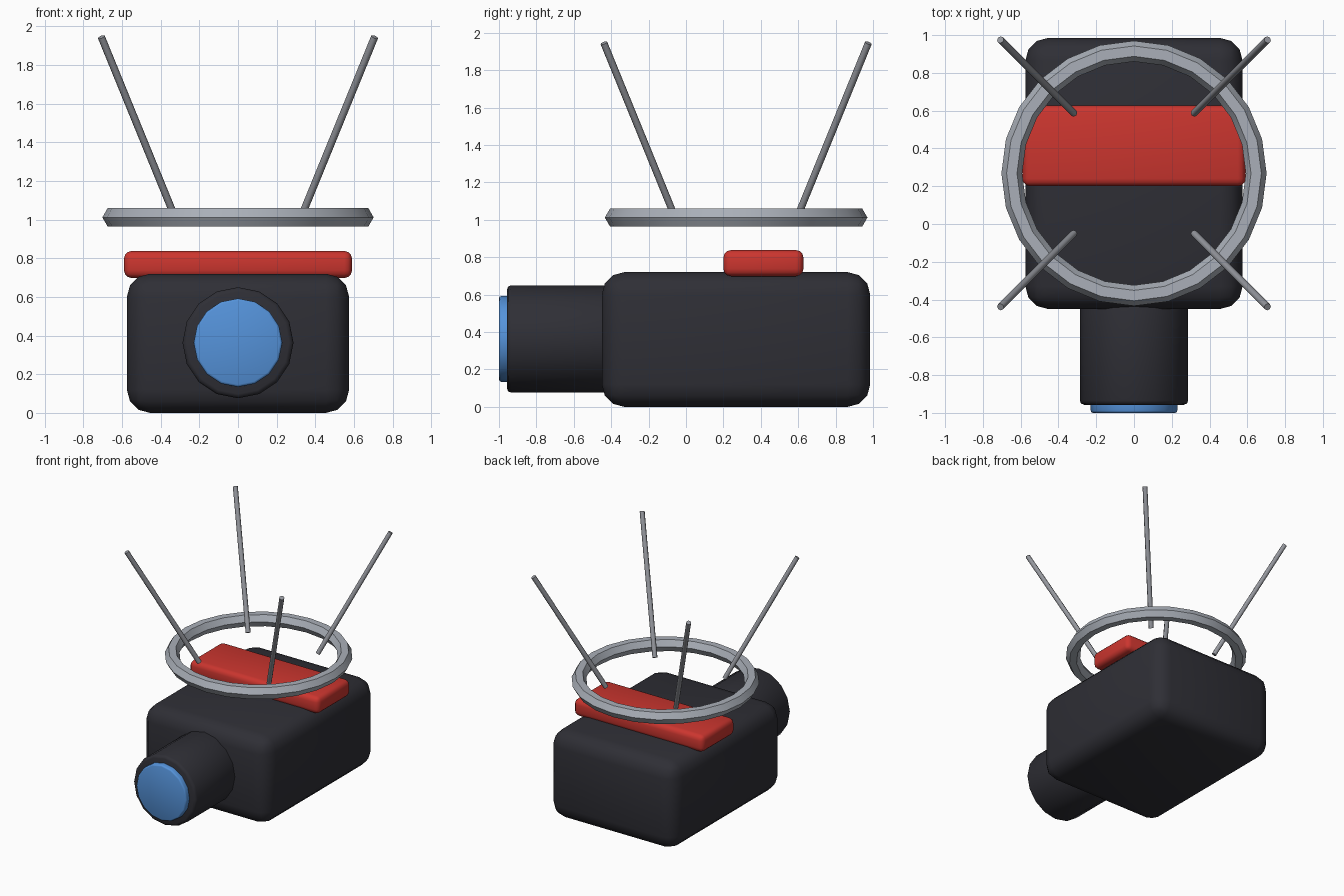
import bpy, bmesh, math
from mathutils import Vector

if "Cube" in bpy.data.objects:
    bpy.data.objects.remove(bpy.data.objects["Cube"])


def material(name, rgb):
    m = bpy.data.materials.new(name)
    m.diffuse_color = (*rgb, 1)
    m.use_nodes = True
    m.node_tree.nodes["Principled BSDF"].inputs["Base Color"].default_value = m.diffuse_color
    return m


BLACK = material("charcoal", (0.028, 0.028, 0.036))
RED = material("red", (0.60, 0.036, 0.028))
BLUE = material("lens blue", (0.09, 0.29, 0.70))
SILVER = material("silver", (0.40, 0.43, 0.48))
STEEL = material("steel", (0.30, 0.31, 0.34))


def finish(name, mat, angle=40):
    ob = bpy.context.object
    ob.name = name
    ob.data.materials.append(mat)
    bpy.ops.object.transform_apply(location=False, rotation=True, scale=True)
    bpy.ops.object.shade_smooth_by_angle(angle=math.radians(angle))
    return ob


def bevel(width, segments, min_angle=60):
    me = bpy.context.object.data
    bm = bmesh.new()
    bm.from_mesh(me)
    edges = [e for e in bm.edges if e.calc_face_angle(0) > math.radians(min_angle)]
    bmesh.ops.bevel(bm, geom=edges, offset=width, segments=segments,
                    profile=0.5, affect='EDGES', clamp_overlap=True)
    bm.to_mesh(me)
    bm.free()


def box(name, lo, hi, width, segments, mat):
    lo, hi = Vector(lo), Vector(hi)
    bpy.ops.mesh.primitive_cube_add(size=1, location=(lo + hi) / 2)
    bpy.context.object.scale = hi - lo
    bpy.ops.object.transform_apply(location=False, rotation=False, scale=True)
    bevel(width, segments)
    return finish(name, mat)


def rod(name, a, b, radius, sides, mat, width=0):
    a, b = Vector(a), Vector(b)
    bpy.ops.mesh.primitive_cylinder_add(vertices=sides, radius=radius,
                                        depth=(b - a).length, location=(a + b) / 2)
    if width:
        bevel(width, 2)
    bpy.context.object.rotation_euler = (b - a).to_track_quat('Z', 'Y').to_euler()
    return finish(name, mat, 50)


# Main body and the red strap plate on top
box("body", (-0.575, -0.45, 0), (0.575, 0.985, 0.72), 0.12, 3, BLACK)
box("top_plate", (-0.59, 0.20, 0.698), (0.59, 0.628, 0.838), 0.04, 3, RED)

# Lens barrel with blue glass
rod("lens_barrel", (0, -0.30, 0.363), (0, -0.957, 0.363), 0.287, 16, BLACK, 0.022)
rod("lens_glass", (0, -0.90, 0.363), (0, -1.0, 0.363), 0.229, 16, BLUE, 0.012)

# Floating ring above the body
CY = 0.268
bpy.ops.mesh.primitive_torus_add(location=(0, CY, 1.012), major_radius=0.647,
                                 minor_radius=0.055, major_segments=24, minor_segments=6)
finish("ring", SILVER)

# Four splayed rods
for sx, side in ((-1, "left"), (1, "right")):
    for sy, end in ((-1, "front"), (1, "back")):
        rod(f"rod_{end}_{side}",
            (sx * 0.318, CY + sy * 0.318, 0.992),
            (sx * 0.707, CY + sy * 0.707, 1.945), 0.019, 8, STEEL)
